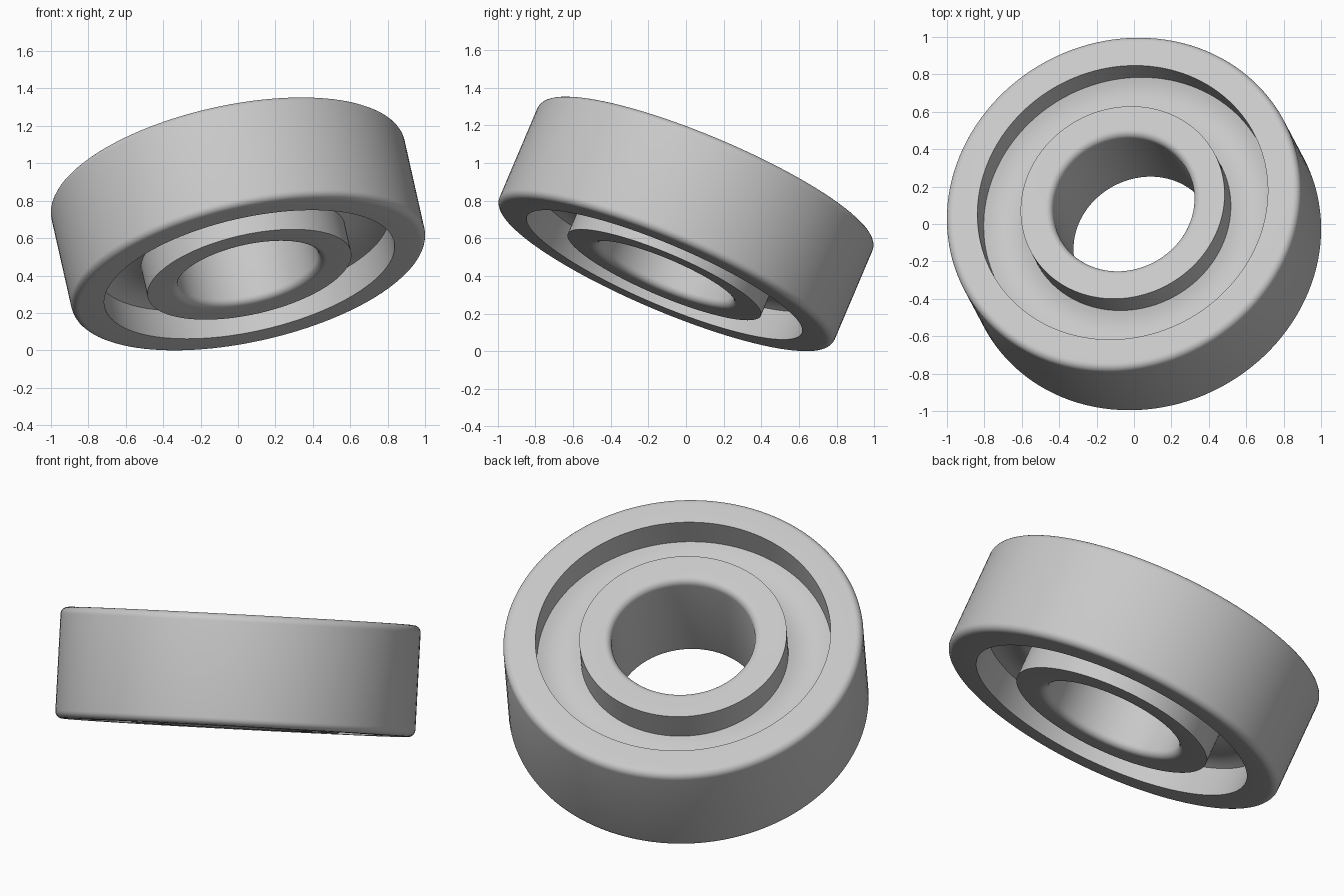
import bpy, bmesh, math
from mathutils import Vector

if "Cube" in bpy.data.objects:
    bpy.data.objects.remove(bpy.data.objects["Cube"], do_unlink=True)

# Ring dimensions
OUTER, BORE = 0.967, 0.385
OUTER_LIP, INNER_LIP = 0.793, 0.557
HALF = 0.30
RECESS, DISH = 0.165, 0.03
ROUND = 0.04
SEGMENTS = 128
AXIS = Vector((-0.203, 0.383, 0.901))

steel = bpy.data.materials.new("steel grey")
steel.use_nodes = True
grey = (0.58, 0.58, 0.58, 1)
steel.diffuse_color = grey
steel.node_tree.nodes["Principled BSDF"].inputs["Base Color"].default_value = grey


def fillet(r, z, size, start, end, steps=6):
    """Quarter-round corner centred on (r, z)."""
    angles = [math.radians(start + (end - start) * i / steps) for i in range(steps + 1)]
    return [(r + size * math.cos(a), z + size * math.sin(a)) for a in angles]


def dish(r0, r1, z, depth, steps=10):
    """Shallow hollow floor between two walls."""
    ts = [i / steps for i in range(steps + 1)]
    return [(r0 + (r1 - r0) * t, z - 4 * depth * t * (1 - t)) for t in ts]


# Upper half of the cross-section, from the rim to the bore
upper = fillet(OUTER - ROUND, HALF - ROUND, ROUND, 0, 90)
upper += [(OUTER_LIP, HALF)]
upper += dish(OUTER_LIP, INNER_LIP, HALF - RECESS, DISH)
upper += [(INNER_LIP, HALF)]
upper += fillet(BORE + ROUND, HALF - ROUND, ROUND, 90, 180)
profile = upper + [(r, -z) for r, z in reversed(upper)]

# Revolve the closed cross-section
bm = bmesh.new()
verts = [bm.verts.new((r, 0, z)) for r, z in profile]
edges = [bm.edges.new((v, verts[(i + 1) % len(verts)])) for i, v in enumerate(verts)]
bmesh.ops.spin(bm, geom=verts + edges, cent=(0, 0, 0), axis=(0, 0, 1),
               angle=math.tau, steps=SEGMENTS, use_merge=True)
bmesh.ops.remove_doubles(bm, verts=bm.verts[:], dist=0.0001)
bmesh.ops.recalc_face_normals(bm, faces=bm.faces[:])
mesh = bpy.data.meshes.new("bearing_ring")
bm.to_mesh(mesh)
bm.free()
mesh.materials.append(steel)

# Tilt the ring so its lowest edge rests on the floor
ring = bpy.data.objects.new("bearing_ring", mesh)
bpy.context.collection.objects.link(ring)
ring.rotation_euler = Vector((0, 0, 1)).rotation_difference(AXIS).to_euler()
ring.location.z = 0.676

bpy.context.view_layer.objects.active = ring
ring.select_set(True)
bpy.ops.object.shade_smooth_by_angle(angle=math.radians(30))
